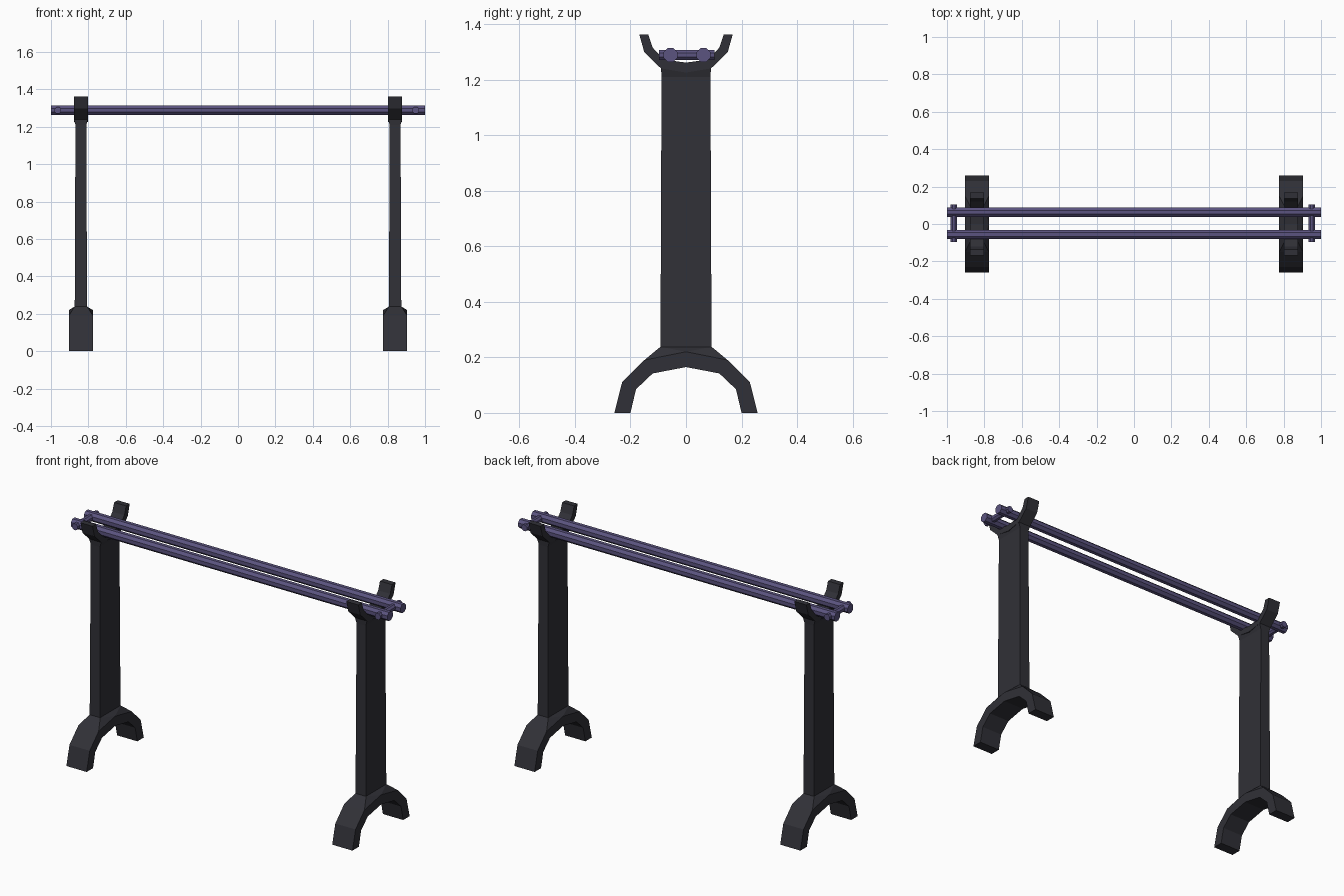
import bpy, bmesh, math
from mathutils import Matrix

if "Cube" in bpy.data.objects:
    bpy.data.objects.remove(bpy.data.objects["Cube"])


def material(name, rgb):
    m = bpy.data.materials.new(name)
    m.diffuse_color = (*rgb, 1)
    m.use_nodes = True
    m.node_tree.nodes["Principled BSDF"].inputs["Base Color"].default_value = m.diffuse_color
    return m


DARK = material("charcoal metal", (0.030, 0.030, 0.038))
PURPLE = material("muted purple", (0.105, 0.088, 0.215))


def finish(bm, name, mat, loc=(0, 0, 0)):
    bmesh.ops.recalc_face_normals(bm, faces=bm.faces)
    me = bpy.data.meshes.new(name)
    bm.to_mesh(me)
    bm.free()
    me.materials.append(mat)
    ob = bpy.data.objects.new(name, me)
    ob.location = loc
    bpy.context.collection.objects.link(ob)
    return ob


def arch(name, outer, inner, half, x):
    """Thick band between two half profiles (tip to centre), mirrored in y."""
    full = lambda p: p + [(-y, z) for y, z in reversed(p[:-1])]
    bm = bmesh.new()
    rings = []
    for (yo, zo), (yi, zi) in zip(full(outer), full(inner)):
        rings.append([bm.verts.new(c) for c in (
            (-half, yo, zo), (half, yo, zo), (half, yi, zi), (-half, yi, zi))])
    for a, b in zip(rings, rings[1:]):
        for i in range(4):
            j = (i + 1) % 4
            bm.faces.new((a[i], a[j], b[j], b[i]))
    bm.faces.new(rings[0])
    bm.faces.new(rings[-1])
    finish(bm, name, DARK, (x, 0, 0))


def hull(name, corners, x):
    """Convex block from (x, y, z) corners mirrored in x and y."""
    pts = {(sx * a, sy * b, c) for a, b, c in corners
           for sx in (-1, 1) for sy in (-1, 1)}
    bm = bmesh.new()
    for p in sorted(pts):
        bm.verts.new(p)
    bmesh.ops.convex_hull(bm, input=bm.verts)
    bmesh.ops.dissolve_limit(bm, angle_limit=0.01, verts=bm.verts, edges=bm.edges)
    finish(bm, name, DARK, (x, 0, 0))


def rod(name, axis, length, radius, loc):
    """Eight sided bar along x or y with a flat side up."""
    bm = bmesh.new()
    turn = Matrix.Rotation(math.pi / 2, 4, 'Y' if axis == 'x' else 'X')
    bmesh.ops.create_cone(bm, cap_ends=True, segments=8, radius1=radius,
                          radius2=radius, depth=length,
                          matrix=turn @ Matrix.Rotation(math.pi / 8, 4, 'Z'))
    finish(bm, name, PURPLE, loc)


# Two stands: arched foot, column and forked cradle
for side, x in (("left", -0.84), ("right", 0.84)):
    arch(side + "_foot",
         [(0.258, 0), (0.23, 0.11), (0.15, 0.19), (0, 0.22)],
         [(0.20, 0), (0.18, 0.085), (0.12, 0.142), (0, 0.165)], 0.064, x)
    hull(side + "_foot_collar",
         [(0.064, 0.15, 0.19), (0.064, 0, 0.22), (0.034, 0.092, 0.238)], x)
    hull(side + "_column",
         [(0.033, 0.092, 0.23), (0.029, 0.088, 1.215)], x)
    hull(side + "_cradle_collar",
         [(0.029, 0.088, 1.21), (0.038, 0.09, 1.24)], x)
    arch(side + "_cradle",
         [(0.168, 1.362), (0.15, 1.298), (0.09, 1.24), (0, 1.225)],
         [(0.136, 1.362), (0.12, 1.315), (0.08, 1.272), (0, 1.261)], 0.038, x)

# Pair of long rails
for name, y in (("front_rail", -0.056), ("back_rail", 0.063)):
    rod(name, 'x', 2.0, 0.027, (0, y, 1.288))

# Short cross bars near the rail ends
for name, x in (("left_cross_bar", -0.963), ("right_cross_bar", 0.95)):
    rod(name, 'y', 0.20, 0.019, (x, 0.003, 1.288))
